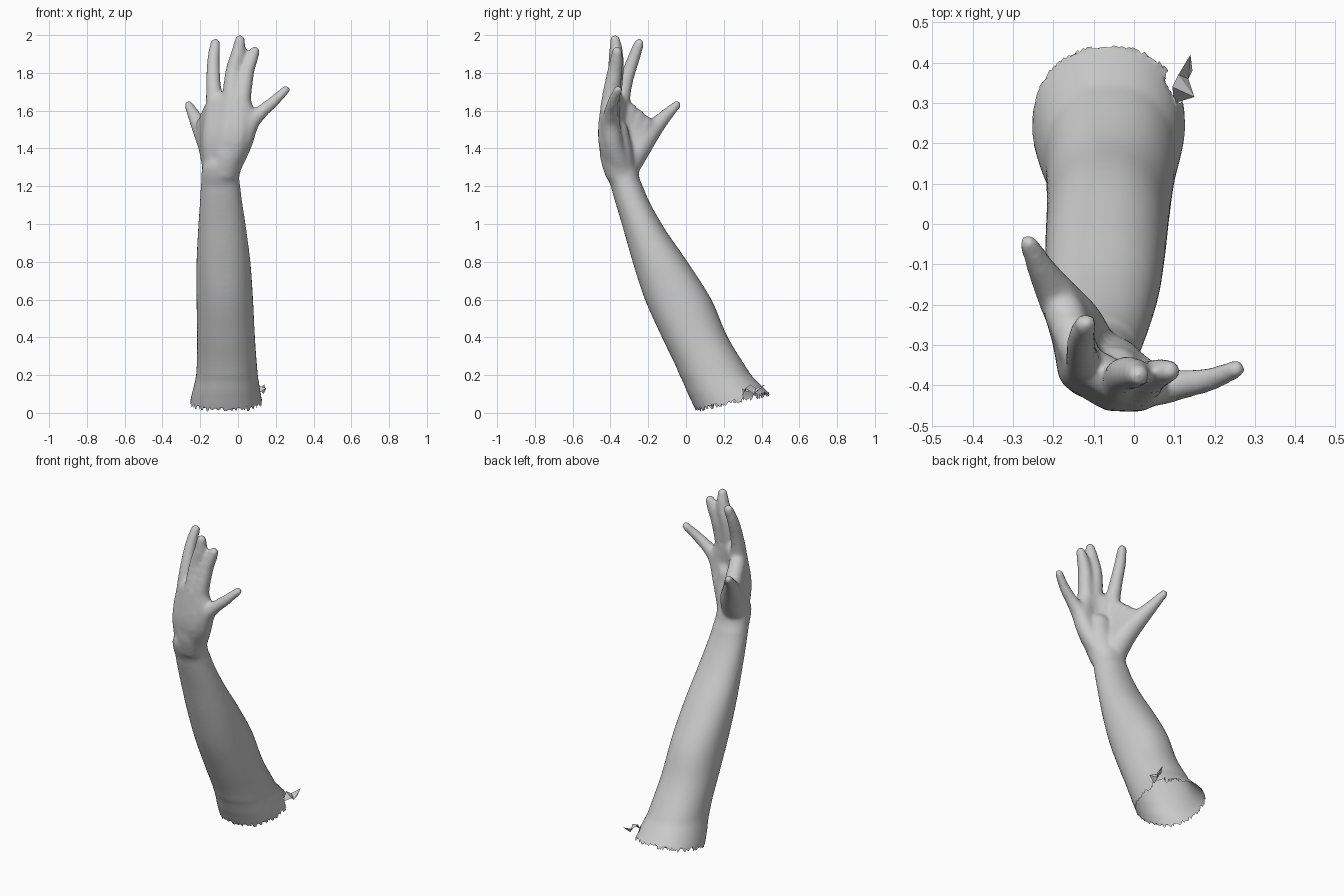
import bpy, bmesh, math, random
from mathutils import Vector

random.seed(4)
if "Cube" in bpy.data.objects:
    bpy.data.objects.remove(bpy.data.objects["Cube"])

grey = bpy.data.materials.new("plain grey")
grey.use_nodes = True
colour = (0.6, 0.6, 0.6, 1)
grey.diffuse_color = colour
grey.node_tree.nodes["Principled BSDF"].inputs["Base Color"].default_value = colour


def spline(points, steps=5):
    """Smooth path through points of any dimension."""
    p = [Vector(q) for q in points]
    p = [p[0] * 2 - p[1]] + p + [p[-1] * 2 - p[-2]]
    out = []
    for a, b, c, d in zip(p, p[1:], p[2:], p[3:]):
        for i in range(steps):
            t = i / steps
            out.append(b + (c - a) * (t / 2) + (a * 2 - b * 5 + c * 4 - d) * (t * t / 2)
                       + (b * 3 - a - c * 3 + d) * (t ** 3 / 2))
    return out + [p[-2]]


def loft(bm, rings):
    """Closed skin over a list of point rings."""
    loops = [[bm.verts.new(co) for co in ring] for ring in rings]
    n = len(loops[0])
    for a, b in zip(loops, loops[1:]):
        for i in range(n):
            j = (i + 1) % n
            bm.faces.new((a[i], a[j], b[j], b[i]))
    bm.faces.new(loops[0][::-1])
    bm.faces.new(loops[-1])


def oval(centre, u, v, n=32, power=1):
    """Ellipse, squarer when power is below one."""
    ring = []
    for i in range(n):
        c, s = math.cos(math.tau * i / n), math.sin(math.tau * i / n)
        ring.append(centre + u * math.copysign(abs(c) ** power, c)
                    + v * math.copysign(abs(s) ** power, s))
    return ring


def finger(bm, points):
    """Tapered tube with a round tip; points are x, y, z, radius."""
    path = spline(points)
    rings = []
    for i, p in enumerate(path):
        d = (path[min(i + 1, len(path) - 1)] - path[max(i - 1, 0)]).to_3d().normalized()
        u = d.cross(Vector((0.3, 1, 0))).normalized()
        r = p.w + .002
        rings.append(oval(p.to_3d(), u * r, d.cross(u) * r, 16))
    loft(bm, rings)
    tip = bmesh.ops.create_icosphere(bm, subdivisions=3, radius=path[-1].w + .002)
    bmesh.ops.translate(bm, verts=tip["verts"], vec=path[-1].to_3d())


bm = bmesh.new()

# Forearm: z, left and right x, front and back y
sections = [
    (-.08, -.275, .145, .10, .60), (.08, -.25, .125, .02, .465),
    (.2, -.222, .105, -.035, .345), (.4, -.217, .09, -.128, .222),
    (.6, -.22, .08, -.218, .135), (.8, -.22, .066, -.283, .008),
    (1, -.21, .04, -.34, -.128), (1.2, -.197, .012, -.398, -.228),
    (1.3, -.19, .003, -.435, -.258), (1.36, -.155, -.01, -.43, -.285),
    (1.4, -.12, -.04, -.41, -.32)]
forearm = []
for i, (x0, x1, y0, y1) in enumerate(spline([s[1:] for s in sections])):
    k = min(i // 5, len(sections) - 2)
    t = (i - k * 5) / 5
    z = sections[k][0] * (1 - t) + sections[k + 1][0] * t
    forearm.append(oval(Vector(((x0 + x1) / 2, (y0 + y1) / 2, z)),
                        Vector(((x1 - x0) / 2, 0, 0)), Vector((0, (y1 - y0) / 2, 0)),
                        power=.92))
loft(bm, forearm)

# Thumb, then index, middle, ring and little finger, each from the wrist
digits = [
    [(-.11, -.335, 1.28, .075), (-.14, -.255, 1.40, .067), (-.185, -.185, 1.49, .052),
     (-.225, -.12, 1.56, .036), (-.248, -.075, 1.605, .027), (-.262, -.048, 1.63, .022)],
    [(-.12, -.34, 1.28, .06), (-.132, -.36, 1.45, .057), (-.125, -.345, 1.63, .046),
     (-.13, -.32, 1.75, .037), (-.13, -.28, 1.87, .032), (-.12, -.248, 1.955, .026)],
    [(-.09, -.35, 1.28, .065), (-.055, -.405, 1.45, .058), (-.035, -.395, 1.65, .05),
     (-.025, -.373, 1.8, .042), (0, -.37, 1.9, .037), (.01, -.375, 1.975, .026)],
    [(-.06, -.35, 1.28, .06), (0, -.407, 1.45, .057), (.02, -.4, 1.65, .047),
     (.045, -.378, 1.8, .039), (.07, -.368, 1.87, .033), (.088, -.365, 1.913, .026)],
    [(-.05, -.34, 1.28, .055), (.02, -.385, 1.42, .052), (.06, -.4, 1.53, .049),
     (.12, -.398, 1.59, .035), (.19, -.385, 1.65, .028), (.253, -.36, 1.71, .022)]]
for digit in digits:
    finger(bm, digit)

# Palm: tubes blended between neighbouring digits, and the heel of the hand
for a, b in zip(digits, digits[1:]):
    for t in (.25, .5, .75):
        finger(bm, [Vector(p).lerp(Vector(q), t) for p, q in zip(a[:3], b[:3])])
finger(bm, [(-.075, -.345, 1.26, .08), (-.055, -.37, 1.38, .087), (-.05, -.375, 1.48, .072)])

bmesh.ops.recalc_face_normals(bm, faces=bm.faces[:])
mesh = bpy.data.meshes.new("arm")
bm.to_mesh(mesh)
bm.free()
arm = bpy.data.objects.new("arm", mesh)
bpy.context.collection.objects.link(arm)
bpy.context.view_layer.objects.active = arm
arm.select_set(True)

# Fuse the parts into one smooth skin
fuse = arm.modifiers.new("fuse", 'REMESH')
fuse.mode = 'VOXEL'
fuse.voxel_size = 0.011
soften = arm.modifiers.new("soften", 'SMOOTH')
soften.factor = 0.5
soften.iterations = 10
for name in ("fuse", "soften"):
    bpy.ops.object.modifier_apply(modifier=name)

# Cut the upper end open on a slant, with a notch and a ragged edge
bm = bmesh.new()
bm.from_mesh(arm.data)
bmesh.ops.bisect_plane(bm, geom=bm.verts[:] + bm.edges[:] + bm.faces[:],
                       plane_co=(0, .05, .018), plane_no=(0, -.22, 1), clear_inner=True)
notch = Vector((.1, .34, .09))
bmesh.ops.delete(bm, geom=[f for f in bm.faces if (f.calc_center_median() - notch).length < .04],
                 context='FACES')
for v in bm.verts:
    if v.is_boundary:
        v.co += Vector((0, -.35, 1)) * random.uniform(-.018, .012)
bm.to_mesh(arm.data)
bm.free()
arm.data.materials.clear()
arm.data.materials.append(grey)
arm.data.polygons.foreach_set("material_index", [0] * len(arm.data.polygons))
bpy.ops.object.shade_smooth()

# Torn flap beside the notch
bm = bmesh.new()
strip = [bm.verts.new(co) for co in (
    (.10, .30, .10), (.095, .34, .15), (.15, .315, .13), (.11, .37, .13),
    (.135, .36, .10), (.14, .42, .15), (.145, .38, .12))]
for a, b, c in zip(strip, strip[1:], strip[2:]):
    bm.faces.new((a, b, c))
flap_mesh = bpy.data.meshes.new("torn_flap")
bm.to_mesh(flap_mesh)
bm.free()
flap_mesh.materials.append(grey)
bpy.context.collection.objects.link(bpy.data.objects.new("torn_flap", flap_mesh))
